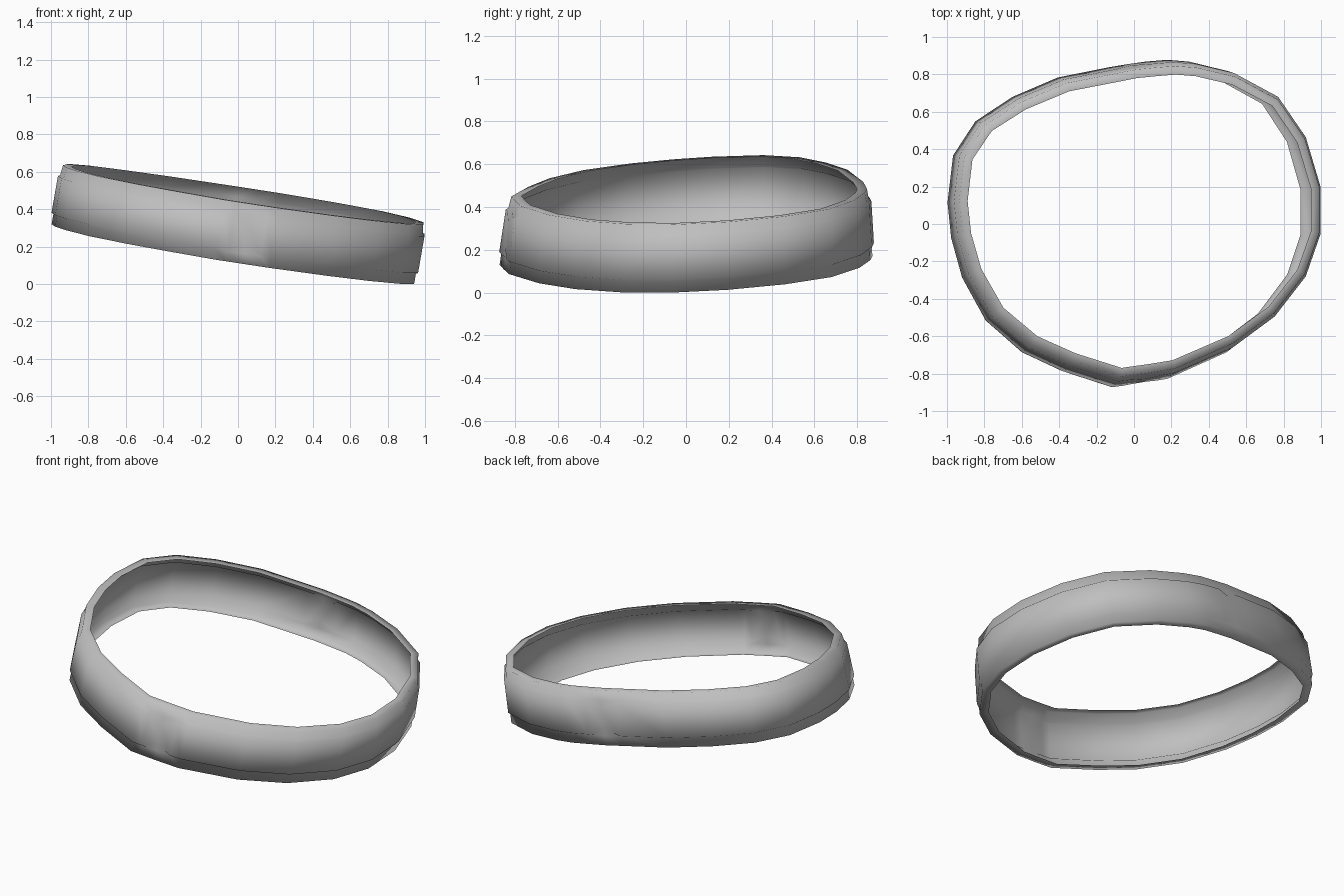
import bpy, bmesh
from mathutils import Vector

if "Cube" in bpy.data.objects:
    bpy.data.objects.remove(bpy.data.objects["Cube"])

# Hand-shaped outline of the band, clockwise from the right side
OUTLINE = [(1, .2), (1, -.06), (.92, -.29), (.75, -.51), (.52, -.68), (.2, -.82),
           (.14, -.83), (.05, -.845), (-.04, -.857), (-.1, -.865), (-.37, -.78),
           (-.59, -.68), (-.79, -.51), (-.92, -.28), (-.98, -.07), (-1, .12),
           (-.97, .37), (-.85, .55), (-.65, .68), (-.4, .785), (-.12, .84),
           (-.02, .86), (.08, .87), (.2, .88), (.32, .87), (.53, .82), (.77, .69), (.92, .47)]
NOTCHES = (7, 21)          # columns where the raised belt is pinched, front and back
HEIGHT = .325

# Thin sheet section: outward offset and height fraction, with rims folded inwards
PROFILE = [(-.058, -.5), (-.006, -.5), (-.006, -.33), (.005, -.31),
           (.005, .31), (-.006, .33), (-.012, .5), (-.058, .5)]

metal = bpy.data.materials.new("grey metal")
metal.diffuse_color = (.52, .52, .52, 1)
metal.use_nodes = True
metal.node_tree.nodes["Principled BSDF"].inputs["Base Color"].default_value = metal.diffuse_color

pts = [Vector((x * .975, y * .985)) for x, y in OUTLINE]
n = len(pts)
bm = bmesh.new()
rings = []
for i, p in enumerate(pts):
    # outward direction from the two neighbouring edges
    a = (p - pts[i - 1]).normalized()
    b = (pts[(i + 1) % n] - p).normalized()
    d = (a + b).normalized()
    out = Vector((-d.y, d.x))
    ring = []
    for off, t in PROFILE:
        if i in NOTCHES and abs(t) == .31:
            t *= .55
        # lean with the tilted axis, slightly narrower towards the top
        x = p.x + out.x * off + .055 * t
        y = p.y * (1 - .04 * t) + out.y * off + .015 * t
        z = .32 - .16 * x + .05 * y + HEIGHT * t
        ring.append(bm.verts.new((x, y, z)))
    rings.append(ring)

# Skin the sections around the loop
for i in range(n):
    r, s = rings[i], rings[(i + 1) % n]
    for j in range(len(PROFILE) - 1):
        f = bm.faces.new((r[j], r[j + 1], s[j + 1], s[j]))
        f.smooth = True

# Rest the band on the floor
low = min(v.co.z for v in bm.verts)
bmesh.ops.translate(bm, verts=bm.verts, vec=(0, 0, -low))

mesh = bpy.data.meshes.new("ring_band")
bm.to_mesh(mesh)
bm.free()
mesh.materials.append(metal)
band = bpy.data.objects.new("ring_band", mesh)
bpy.context.collection.objects.link(band)
